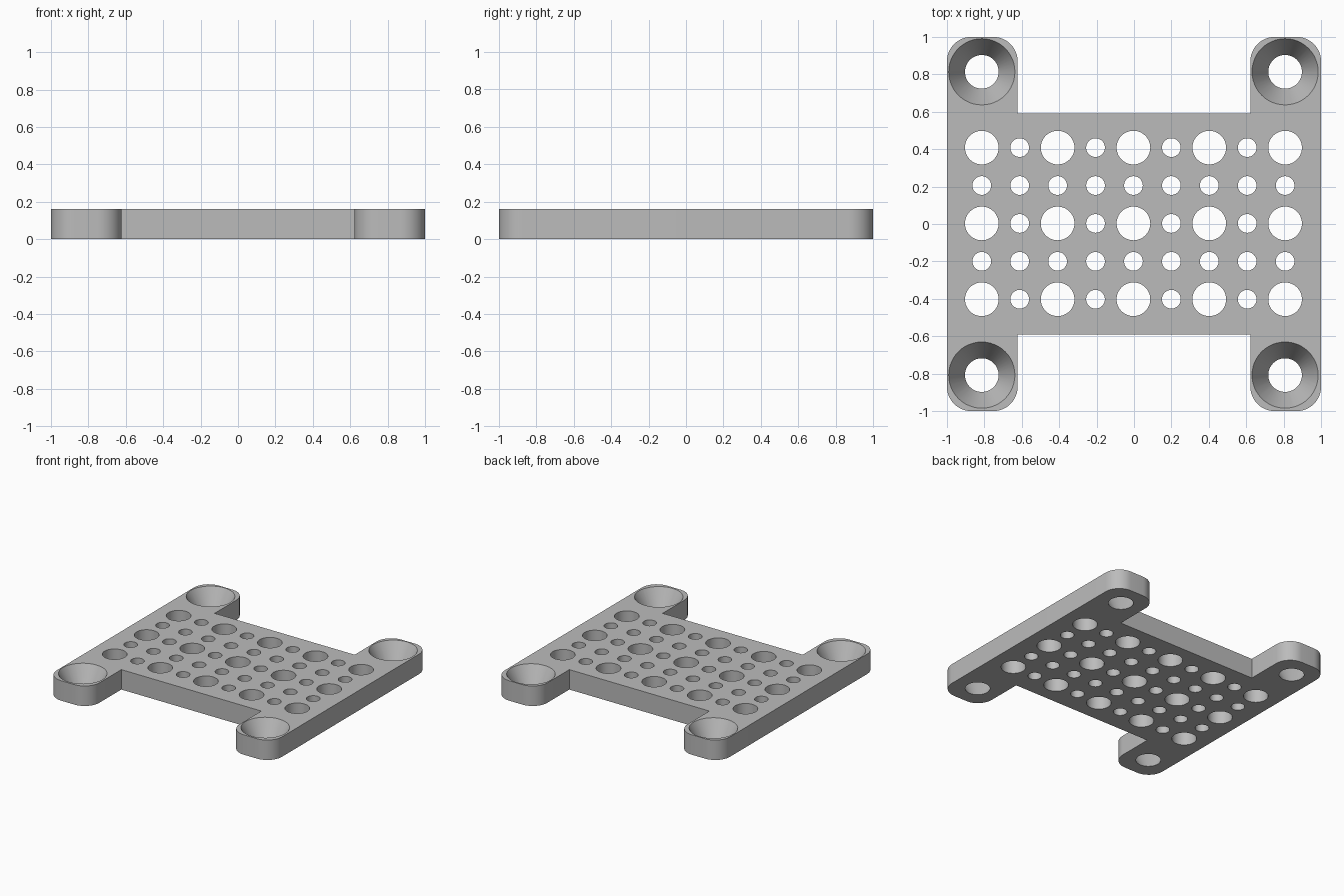
import bpy, bmesh, math

THICK = 0.16      # plate thickness
LEG_IN = 0.622    # inner side of the mounting legs
BODY_Y = 0.592    # half depth of the perforated middle
CORNER = 0.13     # rounding of the leg ends
PITCH = 0.2027    # hole grid spacing
OFFSET = 0.003    # small shift of the hole grid

cube = bpy.data.objects.get("Cube")
if cube:
    bpy.data.objects.remove(cube, do_unlink=True)

grey = bpy.data.materials.new("plain grey")
grey.use_nodes = True
colour = (0.5, 0.5, 0.5, 1)
grey.diffuse_color = colour
grey.node_tree.nodes["Principled BSDF"].inputs["Base Color"].default_value = colour


def make_object(name, bm):
    bmesh.ops.recalc_face_normals(bm, faces=bm.faces)
    mesh = bpy.data.meshes.new(name)
    bm.to_mesh(mesh)
    bm.free()
    mesh.materials.append(grey)
    obj = bpy.data.objects.new(name, mesh)
    bpy.context.collection.objects.link(obj)
    return obj


def arc(cx, cy, start, steps=12):
    """Quarter circle, counter-clockwise from the start angle."""
    angles = [start + math.pi / 2 * i / steps for i in range(steps + 1)]
    return [(cx + CORNER * math.cos(a), cy + CORNER * math.sin(a)) for a in angles]


# H-shaped plate: one quarter outline mirrored around, then extruded
far = 1 - CORNER
quarter = arc(far, far, 0) + arc(LEG_IN + CORNER, far, math.pi / 2) + [(LEG_IN, BODY_Y)]
half = quarter + [(-x, y) for x, y in reversed(quarter)]
outline = half + [(x, -y) for x, y in reversed(half)]
bm = bmesh.new()
base = bm.faces.new([bm.verts.new((x, y, 0)) for x, y in outline])
top = bmesh.ops.extrude_face_region(bm, geom=[base], use_keep_orig=True)["geom"]
bmesh.ops.translate(bm, vec=(0, 0, THICK),
                    verts=[v for v in top if isinstance(v, bmesh.types.BMVert)])
plate = make_object("mounting_plate", bm)

# Hole cutter: grid of round holes and four countersunk screw holes
cut = bmesh.new()
MARGIN = 0.02


def add_hole(col, row, r_bottom, r_top):
    """Cone through the plate, prolonged past both faces at the same slope."""
    extra = (r_top - r_bottom) * MARGIN / THICK
    verts = bmesh.ops.create_cone(
        cut, cap_ends=True, segments=48, depth=THICK + 2 * MARGIN,
        radius1=r_bottom - extra, radius2=r_top + extra)["verts"]
    bmesh.ops.translate(cut, verts=verts,
                        vec=(col * PITCH - OFFSET, row * PITCH + OFFSET, THICK / 2))


for col in range(-4, 5):
    for row in range(-2, 3):
        radius = 0.09 if col % 2 == 0 and row % 2 == 0 else 0.05
        add_hole(col, row, radius, radius)
for col in (-4, 4):
    for row in (-4, 4):
        add_hole(col, row, 0.09, 0.177)
cutter = make_object("hole_cutter", cut)
cutter.hide_render = True

# Cut the holes, drop the cutter and smooth the round walls
bpy.ops.object.select_all(action="DESELECT")
plate.select_set(True)
bpy.context.view_layer.objects.active = plate
mod = plate.modifiers.new("holes", "BOOLEAN")
mod.operation = "DIFFERENCE"
mod.solver = "EXACT"
mod.object = cutter
bpy.ops.object.modifier_apply(modifier=mod.name)
bpy.data.objects.remove(cutter, do_unlink=True)
bpy.ops.object.shade_smooth_by_angle(angle=math.radians(30))
